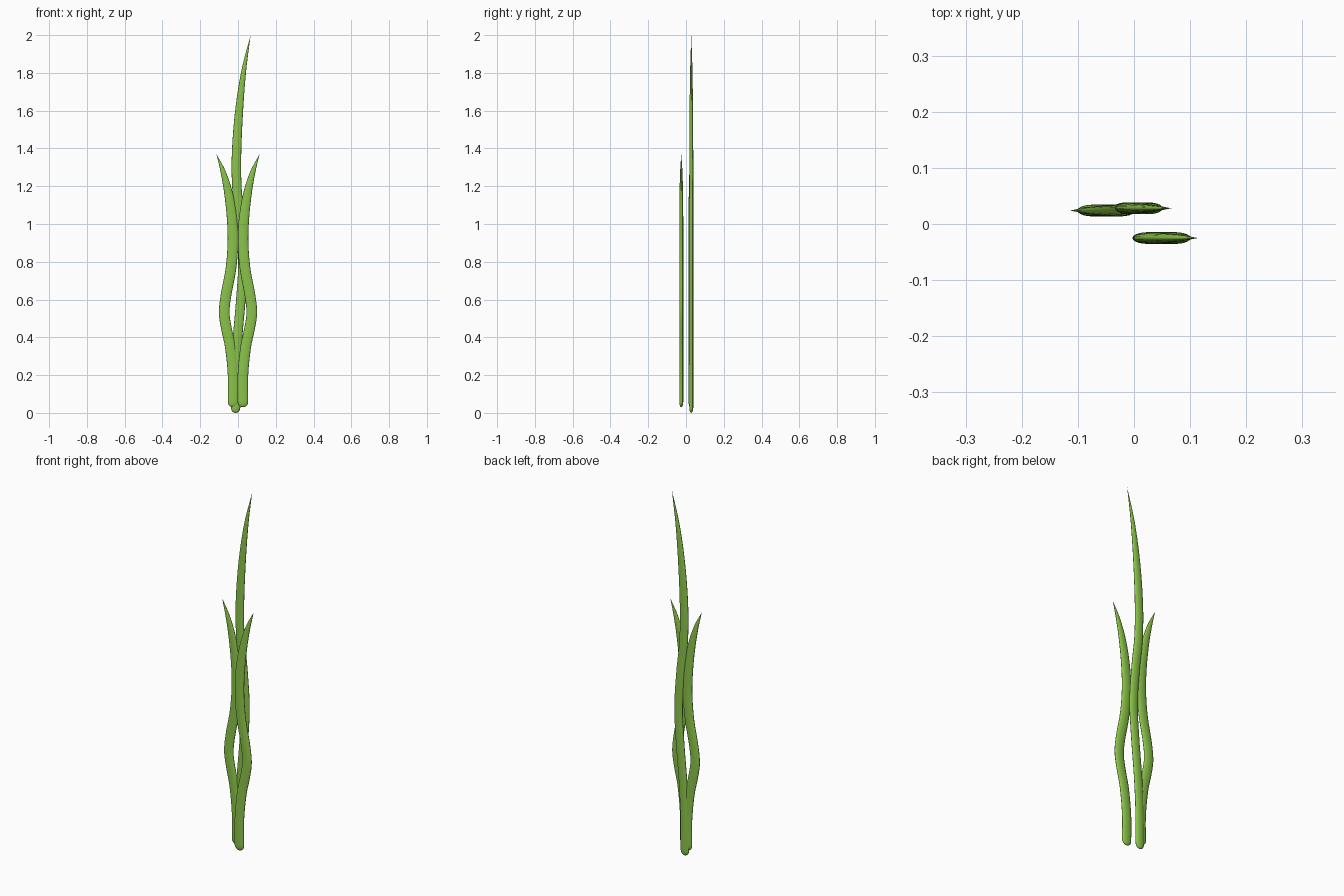
import bpy, bmesh, math
from mathutils import Vector

if "Cube" in bpy.data.objects:
    bpy.data.objects.remove(bpy.data.objects["Cube"])

green = bpy.data.materials.new("leaf green")
green.diffuse_color = (0.258, 0.546, 0.069, 1)
green.use_nodes = True
green.node_tree.nodes["Principled BSDF"].inputs["Base Color"].default_value = green.diffuse_color

SIDES = 20


def spline(keys, steps):
    """Catmull-Rom through (x, z, half_width, half_thickness) keys."""
    pts = [Vector(k) for k in keys]
    pts = [2 * pts[0] - pts[1]] + pts + [2 * pts[-1] - pts[-2]]
    out = []
    for i in range(1, len(pts) - 2):
        a, b, c, d = pts[i - 1:i + 3]
        # tangents scaled by key spacing so uneven keys stay smooth
        h = c[1] - b[1]
        m0 = (c - a) * (h / (c[1] - a[1]))
        m1 = (d - b) * (h / (d[1] - b[1]))
        for s in range(steps):
            t = s / steps
            out.append((2*t**3 - 3*t**2 + 1) * b + (t**3 - 2*t**2 + t) * m0
                       + (3*t**2 - 2*t**3) * c + (t**3 - t**2) * m1)
    out.append(pts[-2])
    return out


def blade(name, y, keys, cap=0.028):
    """Flattened tube swept along a path in the xz plane, rounded foot, pointed tip."""
    path = spline(keys, 8)
    # rounded foot: extra rings below the first key
    foot = path[0]
    rings = []
    for k in range(1, 6):
        a = k / 6 * math.pi / 2
        rings.append(Vector((foot[0], foot[1] - cap * math.cos(a),
                             foot[2] * math.sin(a), foot[3] * math.sin(a))))
    path = rings + path
    bm = bmesh.new()
    loops = []
    for i, p in enumerate(path[:-1]):
        q, r = path[max(i - 1, 0)], path[i + 1]
        n = Vector((r[1] - q[1], q[0] - r[0])).normalized()
        ring = []
        for s in range(SIDES):
            a = 2 * math.pi * s / SIDES
            u = p[2] * math.cos(a)
            ring.append(bm.verts.new((p[0] + n.x * u, y + p[3] * math.sin(a), p[1] + n.y * u)))
        loops.append(ring)
    for lo, hi in zip(loops, loops[1:]):
        for s in range(SIDES):
            t = (s + 1) % SIDES
            bm.faces.new((lo[s], lo[t], hi[t], hi[s]))
    tip = bm.verts.new((path[-1][0], y, path[-1][1]))
    end = bm.verts.new((foot[0], y, foot[1] - cap))
    for s in range(SIDES):
        t = (s + 1) % SIDES
        bm.faces.new((loops[-1][s], loops[-1][t], tip))
        bm.faces.new((loops[0][t], loops[0][s], end))
    bmesh.ops.recalc_face_normals(bm, faces=bm.faces)
    me = bpy.data.meshes.new(name)
    bm.to_mesh(me)
    bm.free()
    me.materials.append(green)
    for f in me.polygons:
        f.use_smooth = True
    ob = bpy.data.objects.new(name, me)
    bpy.context.collection.objects.link(ob)


W, T = 0.028, 0.0105

# Short wavy blades, mirrored about the middle
short = [(0.026, 0.058, W, T), (0.026, 0.20, W, T), (0.041, 0.35, W, T),
         (0.062, 0.45, W, T), (0.073, 0.53, W, T), (0.064, 0.62, W, T),
         (0.038, 0.76, W, T), (0.027, 0.90, W, T), (0.032, 1.03, 0.027, T),
         (0.052, 1.17, 0.022, 0.009), (0.080, 1.28, 0.013, 0.006), (0.114, 1.37, 0.0, 0.0)]
for name, side, y in (("left_blade", -1, 0.024), ("right_blade", 1, -0.025)):
    blade(name, y, [(side * k[0], *k[1:]) for k in short])

# Tall blade behind
tall = [(-0.013, 0.028, 0.025, T), (-0.012, 0.20, 0.025, T), (-0.002, 0.40, 0.025, T),
        (0.015, 0.60, 0.025, T), (0.026, 0.80, 0.025, T), (0.014, 1.00, 0.025, T),
        (-0.005, 1.18, 0.025, T), (-0.008, 1.36, 0.025, T), (0.006, 1.60, 0.021, 0.009),
        (0.032, 1.82, 0.012, 0.006), (0.067, 2.0, 0.0, 0.0)]
blade("tall_blade", 0.028, tall)
